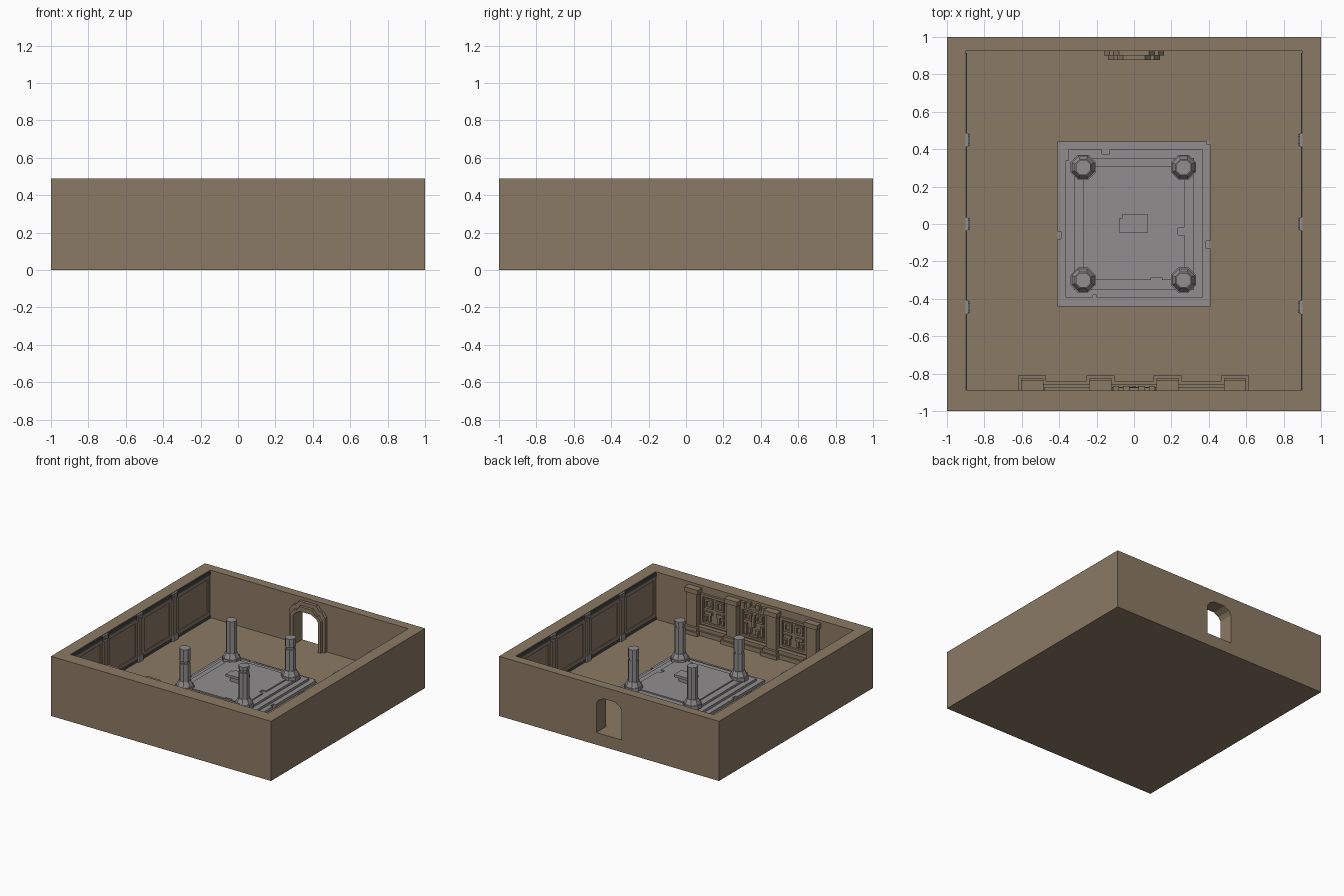
import bpy, bmesh, math
from mathutils import Matrix, Vector

if "Cube" in bpy.data.objects:
    bpy.data.objects.remove(bpy.data.objects["Cube"])


def mat(name, c):
    m = bpy.data.materials.new(name)
    m.diffuse_color = (*c, 1)
    m.use_nodes = True
    m.node_tree.nodes["Principled BSDF"].inputs["Base Color"].default_value = m.diffuse_color
    return m


BROWN = mat("brown_stone", (0.26, 0.195, 0.128))
GREY = mat("grey_stone", (0.285, 0.27, 0.275))
SLATE = mat("dark_slate", (0.06, 0.065, 0.075))


def finish(bm, name, m):
    bmesh.ops.recalc_face_normals(bm, faces=bm.faces)
    me = bpy.data.meshes.new(name)
    bm.to_mesh(me)
    bm.free()
    me.materials.append(m)
    ob = bpy.data.objects.new(name, me)
    bpy.context.collection.objects.link(ob)
    return ob


def add_box(bm, x0, x1, y0, y1, z0, z1):
    c = Vector(((x0 + x1) / 2, (y0 + y1) / 2, (z0 + z1) / 2))
    s = Matrix.Diagonal((abs(x1 - x0), abs(y1 - y0), abs(z1 - z0), 1))
    bmesh.ops.create_cube(bm, size=1, matrix=Matrix.Translation(c) @ s)


def boxes(name, m, items):
    bm = bmesh.new()
    for b in items:
        add_box(bm, *b)
    return finish(bm, name, m)


def prism(name, m, pts, y0, y1):
    """Extrude an xz outline along y."""
    bm = bmesh.new()
    f = bm.faces.new([bm.verts.new((x, y0, z)) for x, z in pts])
    r = bmesh.ops.extrude_face_region(bm, geom=[f])
    for v in r["geom"]:
        if isinstance(v, bmesh.types.BMVert):
            v.co.y = y1
    return finish(bm, name, m)


def cut(ob, cutter):
    md = ob.modifiers.new("cut", "BOOLEAN")
    md.operation = "DIFFERENCE"
    md.solver = "EXACT"
    md.object = cutter
    bpy.context.view_layer.objects.active = ob
    bpy.ops.object.modifier_apply(modifier=md.name)
    bpy.data.objects.remove(cutter)


# Room: solid block, hollowed, with a doorway in the back wall
FL = 0.10
room = boxes("room_walls", BROWN, [(-1, 1, -1, 1, 0, 0.49)])
cut(room, boxes("room_cutter", BROWN, [(-0.9, 0.9, -0.89, 0.925, FL, 0.7)]))
arch = [(0.115, FL), (0.115, 0.34), (0.095, 0.37), (0.05, 0.395)]
arch = arch + [(-x, z) for x, z in reversed(arch)]
cut(room, prism("door_cutter", BROWN, arch, 0.8, 1.1))


# Stepped door surround
def surround(name, w0, w1, z1, y0):
    half_in = [(w0, FL), (w0, 0.34), (w0 - 0.02, 0.37), (0.05, 0.395)]
    half_out = [(w1, FL), (w1, z1 - 0.08), (w1 - 0.03, z1 - 0.04),
                (w1 - 0.05, z1 - 0.04), (w1 - 0.08, z1)]
    mir = lambda h: [(-x, z) for x, z in h]
    pts = half_out + mir(half_out)[::-1] + mir(half_in) + half_in[::-1]
    prism(name, BROWN, pts, y0, 0.93)


surround("door_frame_outer", 0.115, 0.16, 0.465, 0.90)
surround("door_frame_inner", 0.115, 0.138, 0.435, 0.877)

# Side walls: dark rails, framed panels and pilasters
for s, side in ((-1, "left"), (1, "right")):
    X = lambda d: s * (0.9 - d)
    rails = [(X(-0.005), X(0.008), -0.89, 0.915, 0.455, 0.482),
             (X(-0.005), X(0.008), -0.89, 0.915, FL, 0.122)]
    boxes(side + "_dark_rails", SLATE, rails)
    frames, pil, caps = [], [], []
    for a, b in ((-0.89, -0.475), (-0.42, -0.025), (0.03, 0.42), (0.475, 0.915)):
        frames += [(X(-0.005), X(0.006), a, a + 0.03, 0.122, 0.455),
                   (X(-0.005), X(0.006), b - 0.03, b, 0.122, 0.455),
                   (X(-0.005), X(0.006), a + 0.03, b - 0.03, 0.425, 0.455),
                   (X(-0.005), X(0.006), a + 0.03, b - 0.03, 0.122, 0.152)]
    for y in (-0.445, 0, 0.45):
        pil.append((X(-0.005), X(0.014), y - 0.02, y + 0.02, 0.15, 0.44))
        caps += [(X(-0.005), X(0.014), y - 0.035, y + 0.035, 0.44, 0.485),
                 (X(-0.005), X(0.022), y - 0.02, y + 0.02, 0.455, 0.475),
                 (X(-0.005), X(0.022), y - 0.03, y + 0.03, FL, 0.15)]
    boxes(side + "_panel_frames", BROWN, frames)
    boxes(side + "_pilasters", BROWN, pil)
    boxes(side + "_pilaster_caps", GREY, caps)

# Front wall, inner side: four pilasters on stepped bases
piers = []
for x in (-0.545, -0.18, 0.18, 0.54):
    piers += [(x - 0.075, x + 0.075, -0.9, -0.81, FL, 0.13),
              (x - 0.06, x + 0.06, -0.9, -0.825, 0.13, 0.16),
              (x - 0.045, x + 0.045, -0.9, -0.845, 0.16, 0.43),
              (x - 0.06, x + 0.06, -0.9, -0.835, 0.43, 0.468)]
boxes("front_wall_pilasters", BROWN, piers)

# Plinth and carved relief panels between them
boxes("relief_plinth", BROWN, [(-0.5, 0.5, -0.9, -0.84, FL, 0.135),
                               (-0.5, 0.5, -0.9, -0.855, 0.135, 0.165)])


def frame(x0, x1, z0, z1, t, y):
    return [(x0, x0 + t, -0.9, y, z0, z1), (x1 - t, x1, -0.9, y, z0, z1),
            (x0 + t, x1 - t, -0.9, y, z0, z0 + t),
            (x0 + t, x1 - t, -0.9, y, z1 - t, z1)]


for cx, nm in ((-0.36, "left"), (0.36, "right")):
    it = frame(cx - 0.12, cx + 0.12, 0.18, 0.43, 0.02, -0.872)
    for s in (-1, 1):
        it += frame(*sorted((cx + s * 0.015, cx + s * 0.085)), 0.32, 0.395, 0.016, -0.875)
        it.append((cx + s * 0.02, cx + s * 0.085, -0.9, -0.875, 0.27, 0.295))
        it.append((cx + s * 0.03, cx + s * 0.05, -0.9, -0.875, 0.215, 0.27))
        it.append((cx + s * 0.07, cx + s * 0.087, -0.9, -0.875, 0.215, 0.25))
    boxes(nm + "_relief_panel", BROWN, it)

it = frame(-0.118, 0.118, 0.18, 0.42, 0.016, -0.872)
for s in (-1, 1):  # carved mask: eyes, cheeks, crest
    it += frame(*sorted((s * 0.02, s * 0.085)), 0.32, 0.385, 0.016, -0.873)
    it += [(s * 0.06, s * 0.085, -0.9, -0.873, 0.21, 0.295),
           (s * 0.02, s * 0.045, -0.9, -0.868, 0.225, 0.26),
           (s * 0.08, s * 0.112, -0.9, -0.865, 0.42, 0.465),
           (s * 0.025, s * 0.06, -0.9, -0.865, 0.435, 0.475)]
it += [(-0.012, 0.012, -0.9, -0.865, 0.28, 0.37),
       (-0.04, 0.04, -0.9, -0.873, 0.2, 0.215),
       (-0.118, 0.118, -0.9, -0.875, 0.42, 0.445)]
boxes("centre_relief_mask", BROWN, it)

# Stepped central platform with chipped edges
levels = [(0.408, -0.44, 0.442, 0.09, 0.122), (0.367, -0.392, 0.397, 0.11, 0.142),
          (0.322, -0.352, 0.352, 0.13, 0.16), (0.27, -0.3, 0.31, 0.15, 0.17)]
chips = [[(-0.42, -0.39, -0.08, -0.04), (0.385, 0.42, -0.13, -0.09), (0.39, 0.42, 0.425, 0.45)],
         [(-0.38, -0.35, 0.34, 0.41), (-0.17, -0.13, 0.375, 0.41), (-0.22, -0.2, -0.4, -0.38)],
         [], [(0.235, 0.28, -0.06, -0.02), (0.09, 0.15, -0.31, -0.285)]]
for i, (w, y0, y1, z0, z1) in enumerate(levels):
    step = boxes("platform_step_%d" % (i + 1), GREY, [(-w, w, y0, y1, z0, z1)])
    if chips[i]:
        cut(step, boxes("chip_cutter", GREY,
                        [(a, b, c, d, z1 - 0.018, z1 + 0.05) for a, b, c, d in chips[i]]))

# Broken altar in the middle
boxes("altar", GREY, [(-0.05, 0.045, -0.03, 0.03, 0.165, 0.205),
                      (-0.08, 0.075, -0.045, 0.03, 0.205, 0.225),
                      (-0.065, 0.075, 0.03, 0.05, 0.205, 0.225)])


# Eight-sided columns, each with a flared base and a crack in the shaft
def drum(bm, x, y, z0, z1, r0, r1):
    k = 1 / math.cos(math.pi / 8)
    mx = Matrix.Translation((x, y, (z0 + z1) / 2)) @ Matrix.Rotation(math.pi / 8, 4, "Z")
    bmesh.ops.create_cone(bm, cap_ends=True, segments=8, radius1=r0 * k,
                          radius2=r1 * k, depth=z1 - z0, matrix=mx)


for name, x, y, crack in (("front_left", -0.272, -0.3, 0.38), ("front_right", 0.265, -0.3, 0.45),
                          ("back_left", -0.272, 0.303, 0.0), ("back_right", 0.265, 0.303, 0.41)):
    bm = bmesh.new()
    drum(bm, x, y, 0.15, 0.185, 0.067, 0.067)
    drum(bm, x, y, 0.185, 0.225, 0.06, 0.043)
    if crack:
        drum(bm, x, y, 0.22, crack - 0.012, 0.039, 0.039)
        drum(bm, x - 0.004, y + 0.004, crack - 0.015, crack + 0.008, 0.033, 0.033)
        drum(bm, x, y, crack + 0.006, 0.488, 0.039, 0.039)
    else:
        drum(bm, x, y, 0.22, 0.488, 0.039, 0.039)
    finish(bm, name + "_column", GREY)
